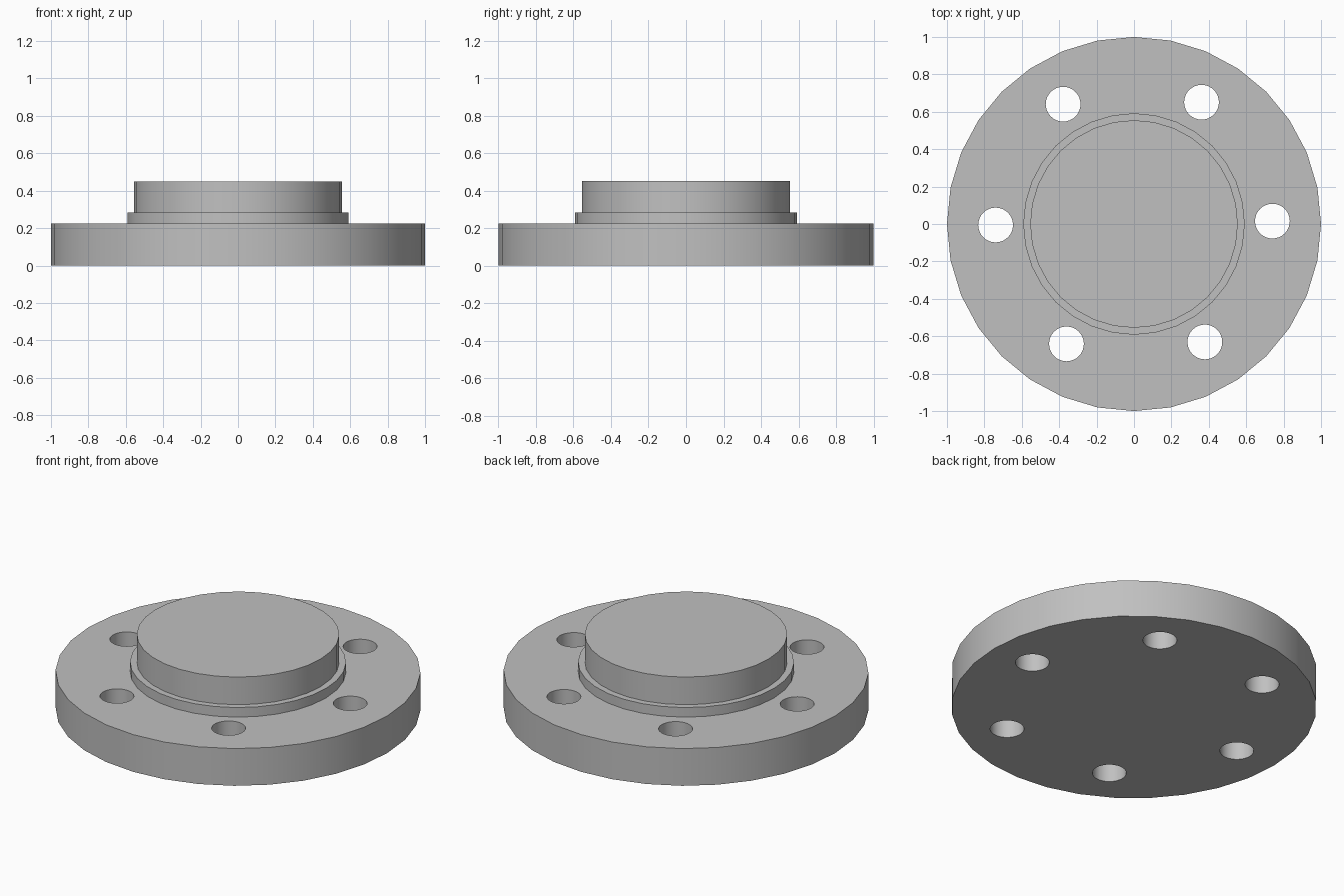
import bpy
from math import cos, sin, pi, radians

cube = bpy.data.objects.get("Cube")
if cube:
    bpy.data.objects.remove(cube, do_unlink=True)

SIDES = 32
BOLT_COUNT = 6
BOLT_CIRCLE = 0.74

# Single plain grey for the whole part
grey = bpy.data.materials.new("metal_grey")
grey.use_nodes = True
colour = (0.53, 0.53, 0.53, 1)
grey.diffuse_color = colour
grey.node_tree.nodes["Principled BSDF"].inputs["Base Color"].default_value = colour


def disc(name, radius, bottom, top, x=0, y=0):
    """Upright cylinder between two heights."""
    bpy.ops.mesh.primitive_cylinder_add(
        vertices=SIDES, radius=radius, depth=top - bottom,
        location=(x, y, (bottom + top) / 2))
    obj = bpy.context.object
    obj.name = name
    obj.data.materials.append(grey)
    return obj


def activate(obj):
    bpy.ops.object.select_all(action='DESELECT')
    obj.select_set(True)
    bpy.context.view_layer.objects.active = obj


# Flange plate
flange = disc("flange", 1.0, 0, 0.225)

# Bolt holes drilled through the flange
for i in range(BOLT_COUNT):
    angle = 2 * pi * i / BOLT_COUNT + radians(0.8)
    drill = disc("hole_cutter", 0.093, -0.1, 0.4,
                 BOLT_CIRCLE * cos(angle), BOLT_CIRCLE * sin(angle) + 0.005)
    drill.hide_render = True
    activate(flange)
    cut = flange.modifiers.new("bolt_hole", 'BOOLEAN')
    cut.operation = 'DIFFERENCE'
    cut.solver = 'EXACT'
    cut.object = drill
    bpy.ops.object.modifier_apply(modifier=cut.name)
    bpy.data.objects.remove(drill, do_unlink=True)

# Stepped hub: raised collar and boss, each seated slightly into the part below
collar = disc("collar", 0.592, 0.2, 0.283)
boss = disc("boss", 0.555, 0.26, 0.45)

for part in (flange, collar, boss):
    activate(part)
    bpy.ops.object.shade_smooth_by_angle(angle=radians(30))
